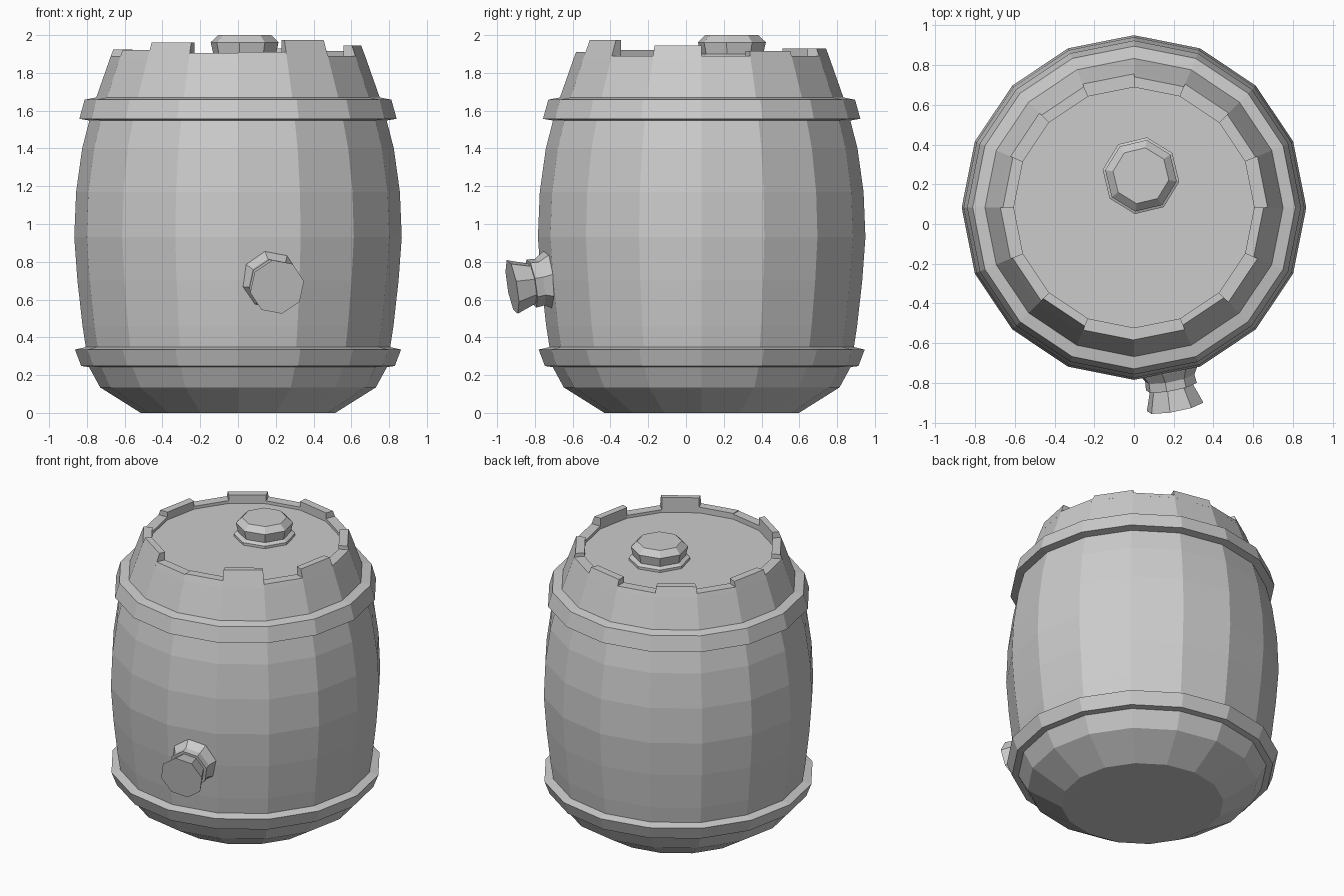
import bpy, bmesh, math
from mathutils import Vector, Matrix

if "Cube" in bpy.data.objects:
    bpy.data.objects.remove(bpy.data.objects["Cube"])

CY = 0.083          # barrel axis offset in y
N = 16              # staves


def finish(bm, name, matrix=Matrix()):
    bmesh.ops.recalc_face_normals(bm, faces=bm.faces)
    me = bpy.data.meshes.new(name)
    bm.to_mesh(me)
    bm.free()
    ob = bpy.data.objects.new(name, me)
    ob.matrix_world = matrix
    bpy.context.collection.objects.link(ob)
    return ob


def lathe(name, profile, sides, matrix, turn=0.0, loop=False):
    """Spin (radius, z) points; capped at both ends, or closed into a ring."""
    bm = bmesh.new()
    rings = [[bm.verts.new((r * math.cos(turn + 2 * math.pi * i / sides),
                            r * math.sin(turn + 2 * math.pi * i / sides), z))
              for i in range(sides)] for r, z in profile]
    pairs = list(zip(rings, rings[1:]))
    if loop:
        pairs.append((rings[-1], rings[0]))
    else:
        bm.faces.new(rings[0])
        bm.faces.new(rings[-1])
    for a, b in pairs:
        for i in range(sides):
            j = (i + 1) % sides
            bm.faces.new((a[i], a[j], b[j], b[i]))
    return finish(bm, name, matrix)


axis = Matrix.Translation((0, CY, 0))

# Barrel body with flat base and recessed lid
lathe("barrel_body", [(0.515, 0), (0.73, 0.135), (0.79, 0.245), (0.823, 0.46),
                      (0.85, 0.70), (0.867, 0.93), (0.857, 1.17), (0.825, 1.40),
                      (0.785, 1.555), (0.752, 1.665), (0.68, 1.87)], N, axis)

# Hoops
lathe("lower_hoop", [(0.77, 0.24), (0.83, 0.248), (0.863, 0.335), (0.80, 0.35)],
      N, axis, loop=True)
lathe("upper_hoop", [(0.77, 1.545), (0.84, 1.557), (0.812, 1.658), (0.74, 1.672)],
      N, axis, loop=True)

# Uneven stave ends around the rim
heights = [1.89, 1.915, 1.89, 1.93, 1.89, 1.93, 1.89, 1.925,
           1.89, 1.92, 1.96, 1.905, 1.91, 1.975, 1.89, 1.945]
bm = bmesh.new()
for k, h in enumerate(heights):
    section = [(0.605, 1.865), (0.682, 1.865), (0.68 - 0.37 * (h - 1.87), h), (0.605, h)]
    ends = []
    for a in (k, k + 1):
        c, s = math.cos(2 * math.pi * a / N), math.sin(2 * math.pi * a / N)
        ends.append([bm.verts.new((r * c, r * s, z)) for r, z in section])
    bm.faces.new(ends[0])
    bm.faces.new(ends[1])
    for i in range(4):
        j = (i + 1) % 4
        bm.faces.new((ends[0][i], ends[0][j], ends[1][j], ends[1][i]))
finish(bm, "rim_staves", axis)

# Bung in the lid
lathe("lid_bung", [(0.195, 1.86), (0.195, 1.887), (0.168, 1.90), (0.182, 1.962), (0.142, 2.0)],
      8, Matrix.Translation((0.035, 0.243, 0)), turn=math.radians(-9))

# Plug on the front, tilted slightly down and to the right
direction = Vector((0.18, -0.97, -0.17)).normalized()
tilt = direction.to_track_quat('Z', 'Y').to_matrix().to_4x4()
place = Matrix.Translation((0.207, -0.92, 0.667)) @ tilt
lathe("front_plug", [(0.11, -0.20), (0.112, -0.10), (0.147, 0)], 8, place, turn=math.radians(12))
lathe("plug_collar", [(0.11, -0.105), (0.132, -0.105), (0.128, -0.15), (0.158, -0.20),
                      (0.158, -0.27), (0.11, -0.27)], 8, place, turn=math.radians(12), loop=True)
